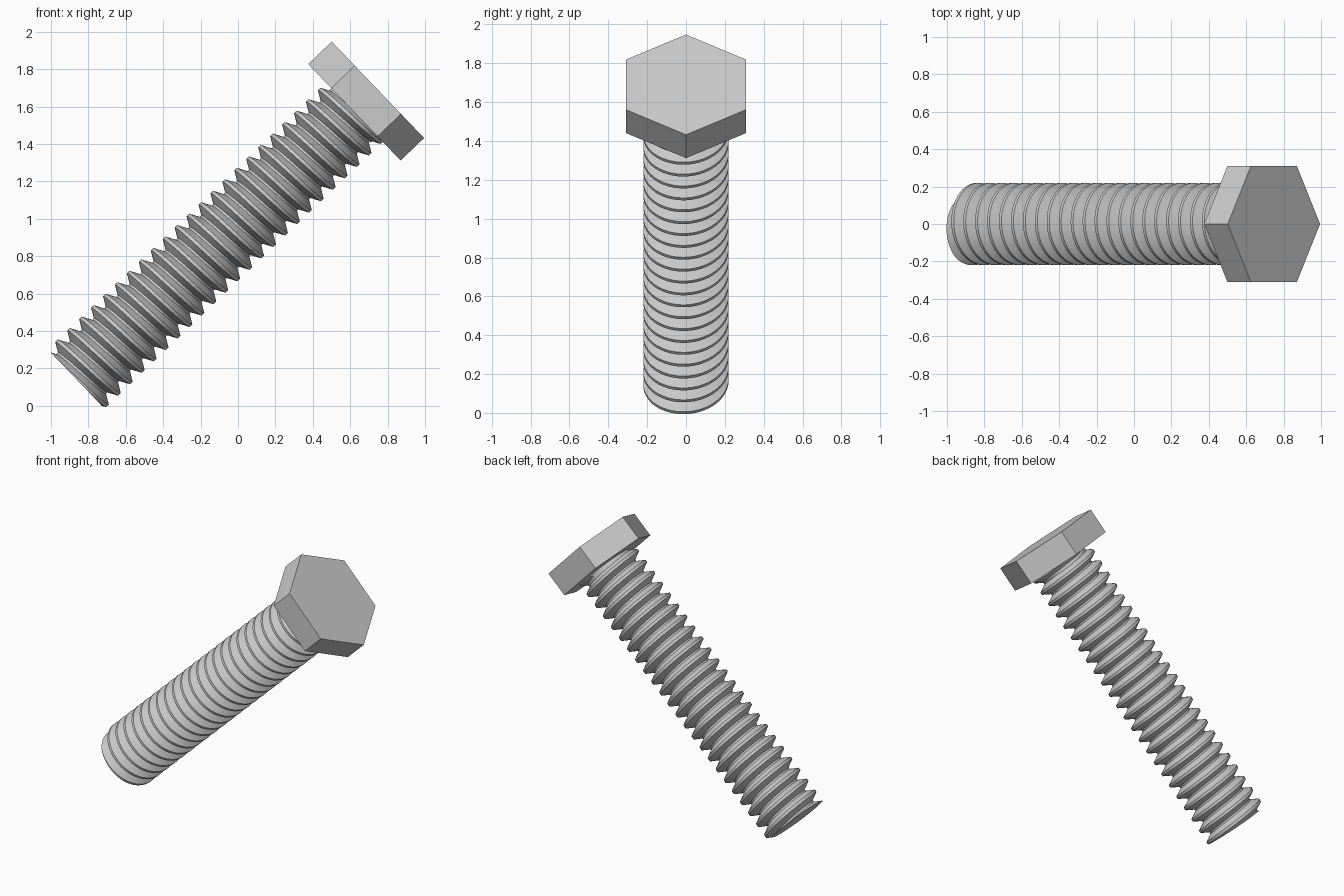
import bpy, bmesh, math
from mathutils import Matrix, Vector

cube = bpy.data.objects.get("Cube")
if cube:
    bpy.data.objects.remove(cube)

# One plain steel colour
steel = bpy.data.materials.new("grey_steel")
steel.use_nodes = True
GREY = (0.6, 0.6, 0.6, 1)
steel.diffuse_color = GREY
steel.node_tree.nodes["Principled BSDF"].inputs["Base Color"].default_value = GREY

# The bolt is made upright along z, then leaned over towards +x
TILT = Matrix.Translation((-0.862, 0, 0.147)) @ Matrix.Rotation(math.atan2(1.61, 1.543), 4, "Y")
TIP, NECK, HEAD, TOP = -0.005, 2.005, 2.056, 2.23


def polar(radius, angle, z):
    return Vector((radius * math.cos(angle), radius * math.sin(angle), z))


def finish(bm, name):
    bmesh.ops.recalc_face_normals(bm, faces=bm.faces)
    bm.transform(TILT)
    mesh = bpy.data.meshes.new(name)
    bm.to_mesh(mesh)
    bm.free()
    mesh.materials.append(steel)
    obj = bpy.data.objects.new(name, mesh)
    bpy.context.collection.objects.link(obj)
    bpy.ops.object.select_all(action="DESELECT")
    obj.select_set(True)
    bpy.context.view_layer.objects.active = obj
    bpy.ops.object.shade_smooth_by_angle(angle=math.radians(25))
    return obj


def prism(name, radius, sides, z0, z1):
    bm = bmesh.new()
    rings = [[bm.verts.new(polar(radius, math.tau * i / sides, z)) for i in range(sides)]
             for z in (z0, z1)]
    for ring in rings:
        bm.faces.new(ring)
    for i in range(sides):
        j = (i + 1) % sides
        bm.faces.new((rings[0][i], rings[0][j], rings[1][j], rings[1][i]))
    return finish(bm, name)


def threaded_shaft():
    pitch, teeth, steps = 0.0884, 25, 64
    crest, root = 0.22, 0.168
    crest_half, tooth_half = 0.009, 0.038
    last_crest = 1.984
    # Tooth profile from the tip upwards
    profile = []
    for k in reversed(range(teeth)):
        c = last_crest - k * pitch
        profile += [(root, c - tooth_half), (crest, c - crest_half),
                    (crest, c + crest_half), (root, c + tooth_half)]
    # One right-handed turn, rising by one pitch, starting at the back
    bm = bmesh.new()
    columns = []
    for i in range(steps + 1):
        turn = i / steps
        columns.append([bm.verts.new(polar(r, math.pi / 2 + math.tau * turn, z + pitch * turn))
                        for r, z in profile])
    for a, b in zip(columns, columns[1:]):
        for j in range(len(profile) - 1):
            bm.faces.new((a[j], b[j], b[j + 1], a[j + 1]))
    # Blunt end of the thread under the head
    bm.faces.new(columns[-1][-4:])
    bmesh.ops.remove_doubles(bm, verts=bm.verts, dist=0.0005)
    # Flat cut and cap at the tip
    cut = bmesh.ops.bisect_plane(bm, geom=bm.verts[:] + bm.edges[:] + bm.faces[:],
                                 plane_co=(0, 0, TIP), plane_no=(0, 0, 1), clear_inner=True)
    rim = [e for e in cut["geom_cut"] if isinstance(e, bmesh.types.BMEdge)]
    bmesh.ops.holes_fill(bm, edges=rim, sides=0)
    return finish(bm, "threaded_shaft")


threaded_shaft()
prism("neck", 0.177, 64, NECK, HEAD + 0.02)
prism("hex_head", 0.357, 6, HEAD, TOP)
